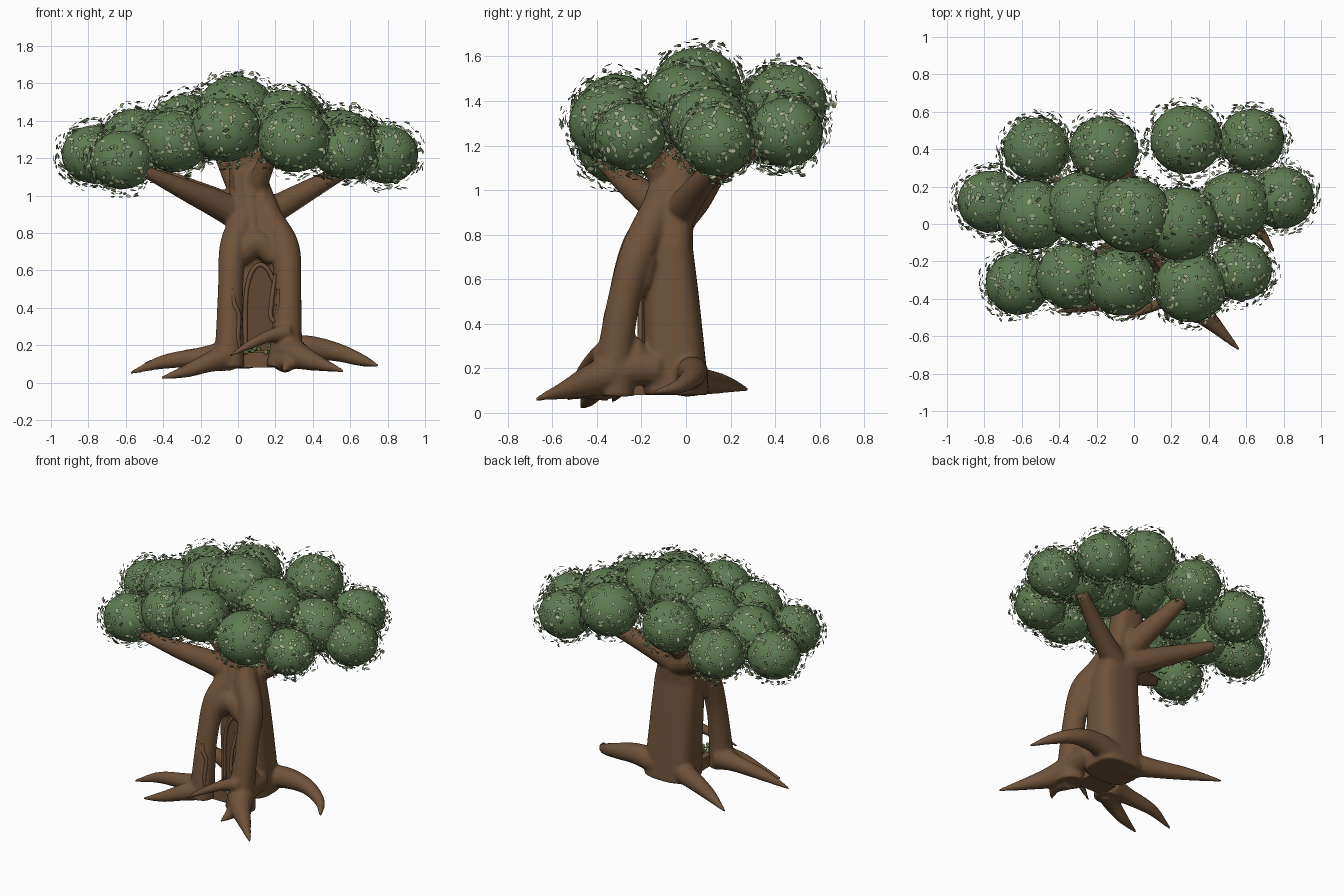
import bpy, bmesh, math, random
from mathutils import Vector, Matrix

if "Cube" in bpy.data.objects:
    bpy.data.objects.remove(bpy.data.objects["Cube"])

random.seed(4)


def material(name, rgb):
    m = bpy.data.materials.new(name)
    m.diffuse_color = (*rgb, 1)
    m.use_nodes = True
    m.node_tree.nodes["Principled BSDF"].inputs["Base Color"].default_value = m.diffuse_color
    return m


BARK = material("bark", (0.155, 0.085, 0.043))
DARK = material("dark_bark", (0.12, 0.065, 0.034))
GREEN = material("foliage", (0.115, 0.20, 0.085))
PALE = material("pale_leaf", (0.36, 0.42, 0.25))
MID = material("mid_leaf", (0.20, 0.29, 0.14))
MOSS = material("moss", (0.18, 0.26, 0.07))


def finish(bm, name, mats, smooth=True):
    bmesh.ops.recalc_face_normals(bm, faces=bm.faces)
    for f in bm.faces:
        f.smooth = smooth
    me = bpy.data.meshes.new(name)
    bm.to_mesh(me)
    bm.free()
    for m in mats:
        me.materials.append(m)
    ob = bpy.data.objects.new(name, me)
    bpy.context.collection.objects.link(ob)
    return ob


def skin(bm, rings):
    rings = [[bm.verts.new(p) for p in r] for r in rings]
    n = len(rings[0])
    for a, b in zip(rings, rings[1:]):
        for i in range(n):
            j = (i + 1) % n
            bm.faces.new((a[i], a[j], b[j], b[i]))
    bm.faces.new(rings[0][::-1])
    bm.faces.new(rings[-1])


def spline(pts, steps=6):
    """Smooth path through points; the last number of a point is its radius."""
    p = [Vector(q) for q in pts]
    p = [2 * p[0] - p[1]] + p + [2 * p[-1] - p[-2]]
    out = []
    for a, b, c, d in zip(p, p[1:], p[2:], p[3:]):
        for k in range(steps):
            t = k / steps
            out.append(0.5 * (2 * b + (c - a) * t + (2 * a - 5 * b + 4 * c - d) * t * t
                              + (3 * b - a - 3 * c + d) * t ** 3))
    return out + [p[-2]]


def tube(bm, pts, seg=12):
    path = spline(pts)
    rings = []
    side = None
    for i, q in enumerate(path):
        d = (path[min(i + 1, len(path) - 1)] - path[max(i - 1, 0)]).to_3d().normalized()
        side = d.orthogonal() if side is None else side - d * side.dot(d)
        side.normalize()
        up = d.cross(side)
        rings.append([q.to_3d() + max(q[3], 0.004) * (side * math.cos(a) + up * math.sin(a))
                      for a in (2 * math.pi * k / seg for k in range(seg))])
    skin(bm, rings)


# Trunk: squarish sections (cx, cy, half width, half depth, z)
bm = bmesh.new()
sections = [(.13, -.045, .175, .15, .08), (.125, -.055, .17, .137, .3), (.115, -.07, .165, .125, .55),
            (.105, -.08, .16, .11, .75), (.09, -.065, .14, .10, .88), (.07, -.05, .115, .09, 1.0),
            (.055, -.03, .10, .08, 1.12), (.04, -.02, .10, .08, 1.28)]
rings = []
for cx, cy, w, d, z in sections:
    ring = []
    for k in range(32):
        a = 2 * math.pi * k / 32
        c, s = math.cos(a), math.sin(a)
        ring.append((cx + w * math.copysign(abs(c) ** .65, c), cy + d * math.copysign(abs(s) ** .65, s), z))
    rings.append(ring)
skin(bm, rings)

# Front legs that form the arch, with the right one grown into the trunk at its foot
tube(bm, [(-.05, -.33, .08, .085), (-.045, -.32, .25, .075), (-.04, -.285, .5, .068),
          (-.025, -.225, .72, .075), (.03, -.14, .87, .08), (.06, -.06, 1.05, .07)], 16)
tube(bm, [(.25, -.33, .08, .10), (.26, -.32, .25, .082), (.265, -.28, .5, .074),
          (.25, -.215, .72, .08), (.16, -.14, .88, .08), (.10, -.06, 1.05, .07)], 16)
tube(bm, [(.0, -.225, .67, .06), (.1, -.215, .75, .075), (.2, -.225, .67, .06)])
tube(bm, [(.26, -.33, .18, .085), (.25, -.22, .20, .08), (.24, -.12, .2, .08)])
tube(bm, [(.25, -.22, .18, .07), (.255, -.22, .27, .05), (.255, -.215, .34, .012)])
tube(bm, [(.25, -.2, .52, .012), (.25, -.2, .58, .05), (.25, -.18, .7, .06)])

# Bark ridges running from the arch up to the branches
for x0, x1 in ((.05, .0), (.11, .06), (.17, .12)):
    tube(bm, [(x0, -.26, .7, .02), ((x0 + x1) / 2, -.215, .82, .025), (x1, -.10, 1.12, .03)])

# Roots
tube(bm, [(.26, -.33, .18, .09), (.33, -.44, .14, .07), (.44, -.55, .10, .04), (.57, -.68, .06, .008)])
tube(bm, [(.20, .02, .16, .08), (.36, .03, .185, .07), (.52, .03, .165, .052), (.66, -.03, .12, .034), (.75, -.15, .09, .008)])
tube(bm, [(.05, .0, .15, .08), (-.12, .08, .14, .06), (-.30, .17, .13, .042), (-.50, .28, .105, .008)])
tube(bm, [(-.05, -.30, .15, .08), (-.2, -.30, .135, .055), (-.4, -.30, .11, .038), (-.58, -.33, .05, .008)])
tube(bm, [(-.05, -.33, .14, .08), (-.15, -.40, .11, .055), (-.28, -.44, .06, .035), (-.41, -.47, .025, .008)])
tube(bm, [(.27, -.37, .27, .05), (.17, -.41, .25, .035), (.06, -.46, .2, .025), (-.05, -.51, .14, .007)])
tube(bm, [(.25, -.36, .12, .07), (.27, -.46, .10, .04), (.24, -.54, .06, .008)])

# Branches
tube(bm, [(.08, -.06, .85, .09), (-.08, -.14, .94, .08), (-.28, -.26, 1.03, .058), (-.50, -.38, 1.13, .032)])
tube(bm, [(.08, -.03, .88, .08), (-.10, .04, .96, .075), (-.30, .11, 1.05, .058), (-.50, .19, 1.14, .035)])
tube(bm, [(.08, -.05, .86, .08), (.22, .0, .94, .072), (.38, .07, 1.03, .058), (.58, .17, 1.14, .04)])
tube(bm, [(.05, -.04, .98, .08), (.0, .10, 1.08, .075), (-.05, .25, 1.17, .06), (-.1, .40, 1.27, .045)])
tube(bm, [(.08, -.06, .98, .07), (.12, -.14, 1.10, .055), (.18, -.22, 1.24, .045)])
trunk = finish(bm, "trunk_with_roots_and_branches", [BARK])
rm = trunk.modifiers.new("blend", 'REMESH')
rm.mode = 'VOXEL'
rm.voxel_size = 0.011
rm.use_smooth_shade = True
sm = trunk.modifiers.new("soften", 'SMOOTH')
sm.factor = 0.5
sm.iterations = 6

# Arched door panel in the trunk, with a bark frame
arch = [(.04, .17), (.04, .42), (.055, .54), (.085, .61), (.12, .63), (.155, .61), (.19, .54), (.205, .42), (.205, .17)]
bm = bmesh.new()
skin(bm, [[(x, y, z) for x, z in arch] for y in (-.18, -.205)])
finish(bm, "door_panel", [DARK], False)
bm = bmesh.new()
tube(bm, [(x, -.205, z, .012) for x, z in arch], 8)
finish(bm, "door_frame", [BARK])

# Knotted vines on the inner sides of the legs
bm = bmesh.new()
tube(bm, [(.20, -.30, .58, .008), (.185, -.32, .48, .012), (.175, -.33, .36, .012), (.20, -.34, .33, .012),
          (.215, -.345, .40, .012), (.215, -.34, .50, .008)], 8)
tube(bm, [(-.03, -.345, .50, .007), (-.02, -.36, .42, .012), (.005, -.36, .36, .012), (.0, -.375, .25, .012),
          (.01, -.38, .18, .007)], 8)
finish(bm, "leg_vines", [BARK])

# Threshold step and moss balls at the foot of the door
bm = bmesh.new()
bmesh.ops.create_cube(bm, size=1, matrix=Matrix.Translation((.11, -.25, .12)) @ Matrix.Diagonal((.22, .14, .08, 1)))
finish(bm, "threshold", [BARK], False)
bm = bmesh.new()
for i in range(34):
    p = (random.uniform(.0, .22), random.uniform(-.34, -.25), random.uniform(.16, .195))
    bmesh.ops.create_icosphere(bm, subdivisions=1, radius=random.uniform(.010, .017), matrix=Matrix.Translation(p))
finish(bm, "moss_balls", [MOSS])

# Foliage balls (x, y, z, radius), a little wider than tall
balls = [(-.52, .40, 1.27, .165), (-.16, .40, 1.37, .17), (.28, .45, 1.39, .178), (.63, .45, 1.26, .16),
         (-.77, .12, 1.22, .16), (-.54, .05, 1.29, .18), (-.27, .09, 1.36, .185), (-.01, .05, 1.45, .195),
         (.25, .0, 1.38, .19), (.54, .10, 1.29, .175), (.79, .14, 1.22, .16),
         (-.62, -.32, 1.19, .16), (-.34, -.28, 1.29, .17), (-.07, -.31, 1.35, .175),
         (.30, -.34, 1.30, .18), (.57, -.25, 1.24, .155)]
SQUASH = Vector((1.08, 1.03, .97))


def inside(p, b):
    q = p - Vector(b[:3])
    return Vector((q.x / SQUASH.x, q.y / SQUASH.y, q.z / SQUASH.z)).length < b[3]


bm = bmesh.new()
for x, y, z, r in balls:
    bmesh.ops.create_uvsphere(bm, u_segments=32, v_segments=20, radius=r,
                              matrix=Matrix.Translation((x, y, z)) @ Matrix.Diagonal((*SQUASH, 1)))
finish(bm, "foliage_balls", [GREEN])

# Loose leaves hovering just outside the foliage
bm = bmesh.new()
outline = [(0, -1), (.55, -.3), (.45, .35), (0, 1), (-.45, .35), (-.55, -.3)]
for x, y, z, r in balls:
    c = Vector((x, y, z))
    for i in range(330):
        n = Vector([random.gauss(0, 1) for _ in range(3)]).normalized()
        p = c + n * r * SQUASH + n * random.uniform(.004, .05)
        if any(inside(p, b) for b in balls):
            continue
        tilt = (n + Vector([random.gauss(0, .25) for _ in range(3)])).normalized()
        m = tilt.to_track_quat('Z', 'Y').to_matrix() @ Matrix.Rotation(random.uniform(0, 6.28), 3, 'Z')
        size = random.uniform(.015, .021)
        f = bm.faces.new([bm.verts.new(p + m @ Vector((u * size, v * size, 0))) for u, v in outline])
        f.normal_update()
        if f.normal.dot(n) < 0:
            f.normal_flip()
        f.material_index = random.choice((0, 1))
        f.smooth = False
me_leaves = bpy.data.meshes.new("loose_leaves")
bm.to_mesh(me_leaves)
bm.free()
for m in (PALE, MID):
    me_leaves.materials.append(m)
bpy.context.collection.objects.link(bpy.data.objects.new("loose_leaves", me_leaves))
